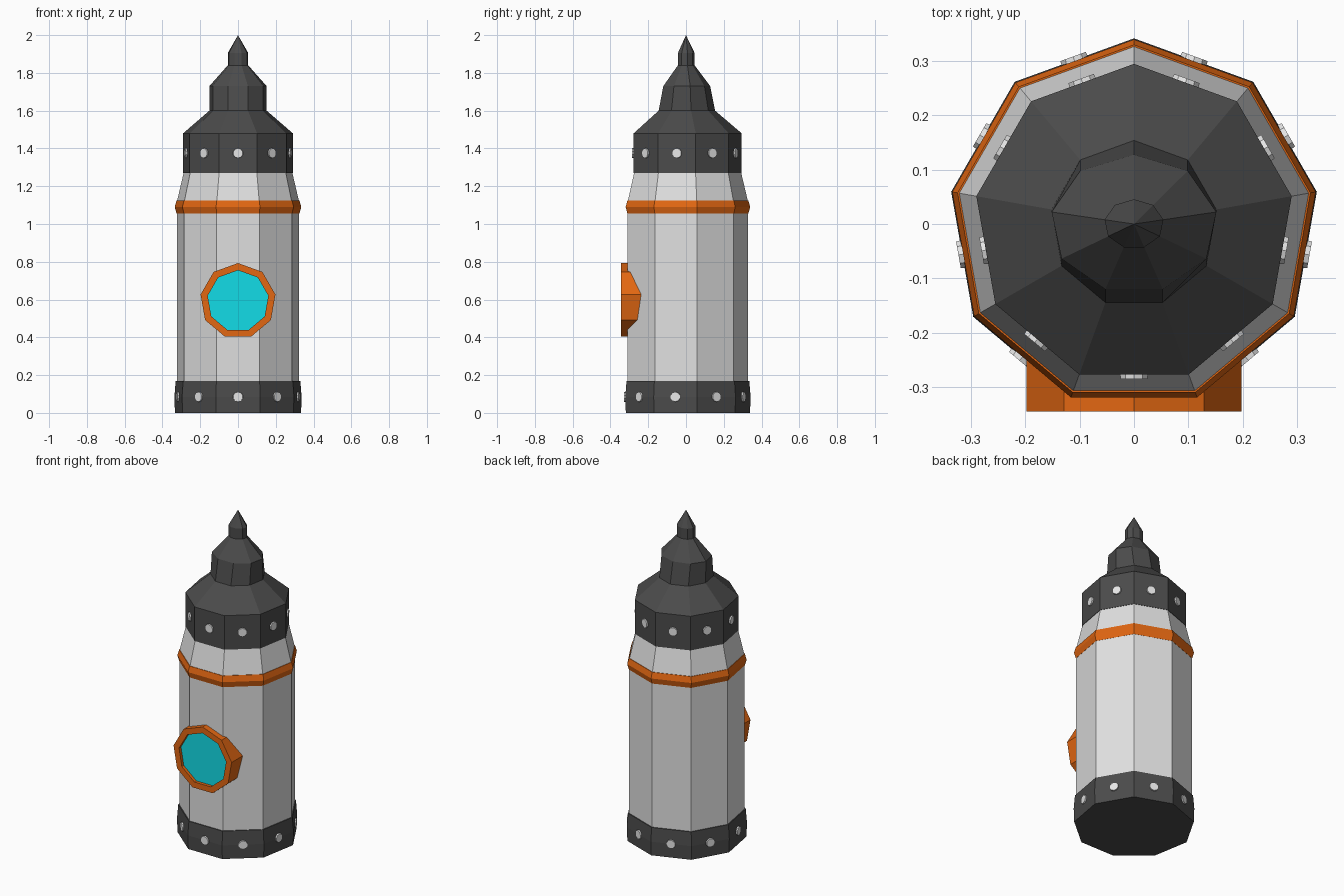
import bpy, bmesh
from math import sin, cos, pi, radians
from mathutils import Vector, Matrix

SIDES = 9
APOTHEM = cos(pi / SIDES)

cube = bpy.data.objects.get("Cube")
if cube:
    bpy.data.objects.remove(cube, do_unlink=True)


def material(name, rgb):
    m = bpy.data.materials.new(name)
    m.use_nodes = True
    m.diffuse_color = (*rgb, 1)
    m.node_tree.nodes["Principled BSDF"].inputs["Base Color"].default_value = (*rgb, 1)
    return m


DARK = material("dark grey", (0.07, 0.07, 0.07))
SHELL = material("light grey", (0.74, 0.74, 0.74))
ORANGE = material("orange", (0.76, 0.135, 0.006))
GLASS = material("turquoise", (0.006, 0.72, 0.80))
STUD = material("pale grey", (0.82, 0.82, 0.82))


def finish(bm, name, mat):
    bmesh.ops.recalc_face_normals(bm, faces=bm.faces[:])
    mesh = bpy.data.meshes.new(name)
    bm.to_mesh(mesh)
    bm.free()
    mesh.materials.append(mat)
    obj = bpy.data.objects.new(name, mesh)
    bpy.context.collection.objects.link(obj)
    return obj


def lathe(name, mat, profile, closed=False):
    """Turn (radius, height, depth scale) rings into a nine-sided solid, or a hollow ring if closed."""
    bm = bmesh.new()
    rings = []
    for r, z, squash in profile:
        if r == 0:
            rings.append([bm.verts.new((0, 0, z))] * SIDES)
            continue
        angles = [pi / 2 + 2 * pi * k / SIDES for k in range(SIDES)]
        rings.append([bm.verts.new((r * cos(a), r * squash * sin(a), z)) for a in angles])
    pairs = list(zip(rings, rings[1:]))
    if closed:
        pairs.append((rings[-1], rings[0]))
    for low, high in pairs:
        for k in range(SIDES):
            n = (k + 1) % SIDES
            corners = list(dict.fromkeys((low[k], low[n], high[n], high[k])))
            bm.faces.new(corners)
    if not closed:
        for ring in (rings[0], rings[-1]):
            if len(set(ring)) == SIDES:
                bm.faces.new(ring)
    return finish(bm, name, mat)


def studs(name, radius, z):
    """One flat rivet in the middle of every side."""
    bm = bmesh.new()
    for k in range(SIDES):
        a = -pi / 2 + 2 * pi * k / SIDES
        out = Vector((cos(a), sin(a), 0))
        place = Matrix.Translation(out * radius * APOTHEM + Vector((0, 0, z)))
        turn = out.to_track_quat('Z', 'Y').to_matrix().to_4x4()
        bmesh.ops.create_cone(bm, cap_ends=True, segments=10, radius1=0.028,
                              radius2=0.026, depth=0.016, matrix=place @ turn)
    return finish(bm, name, STUD)


# Tower body
lathe("base_ring", DARK, [(0.339, 0, 1), (0.342, 0.085, 1), (0.335, 0.17, 1)])
lathe("main_body", SHELL, [(0.329, 0.16, 1), (0.329, 1.07, 1)])
lathe("trim_band", ORANGE, [(0.33, 1.055, 1), (0.34, 1.09, 1), (0.33, 1.125, 1)])
lathe("shoulder", SHELL, [(0.328, 1.12, 1), (0.29, 1.28, 1)])

# Stepped roof with spike
lathe("roof", DARK, [(0.295, 1.27, 1), (0.295, 1.48, 1), (0.154, 1.60, 1),
                     (0.154, 1.73, 0.83), (0.055, 1.84, 0.83),
                     (0.055, 1.905, 0.83), (0, 2.0, 1)])

# Rivets
studs("base_studs", 0.341, 0.085)
studs("roof_studs", 0.295, 1.375)

# Front porthole: profile heights run forwards after turning
frame = lathe("window_frame", ORANGE, [(0.201, 0.18, 1), (0.201, 0.345, 1),
                                       (0.163, 0.345, 1), (0.163, 0.18, 1)], closed=True)
glass = lathe("window_glass", GLASS, [(0.165, 0.318, 1), (0.165, 0.326, 1)])
for part in (frame, glass):
    part.rotation_euler = (radians(90), 0, 0)
    part.location = (0, 0, 0.592)
